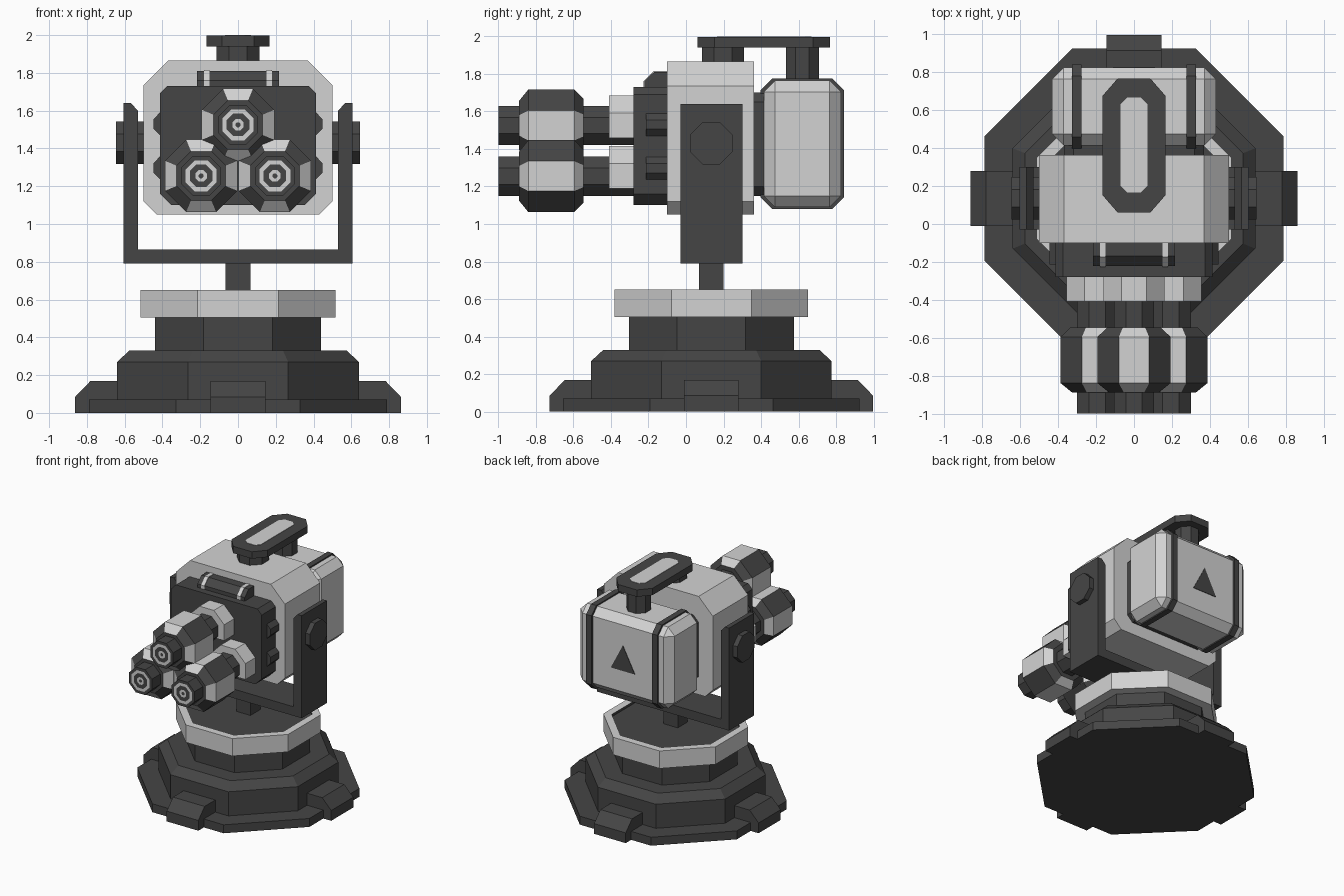
import bpy, bmesh, math
from mathutils import Vector

if "Cube" in bpy.data.objects:
    bpy.data.objects.remove(bpy.data.objects["Cube"])

CY = 0.135  # y of the turning axis


def material(name, v):
    m = bpy.data.materials.new(name)
    m.diffuse_color = (v, v, v, 1)
    m.use_nodes = True
    m.node_tree.nodes["Principled BSDF"].inputs["Base Color"].default_value = m.diffuse_color
    return m


DARK, LIGHT = 0, 1
MATS = [material("dark grey", 0.06), material("light grey", 0.65)]


def finish(name, bm, mat=None):
    bmesh.ops.recalc_face_normals(bm, faces=bm.faces)
    if mat is not None:
        for f in bm.faces:
            f.material_index = mat
    me = bpy.data.meshes.new(name)
    bm.to_mesh(me)
    bm.free()
    for m in MATS:
        me.materials.append(m)
    ob = bpy.data.objects.new(name, me)
    bpy.context.collection.objects.link(ob)
    return ob


def place(axis, p, q, t):
    return {'x': (t, p, q), 'y': (p, t, q), 'z': (p, q, t)}[axis]


def skin(loops, mats):
    """Join loops of points; mats gives a colour per segment, end caps use first and last."""
    bm = bmesh.new()
    rings = [[bm.verts.new(p) for p in lp] for lp in loops]
    n = len(rings[0])
    for a, b, m in zip(rings, rings[1:], mats):
        for i in range(n):
            j = (i + 1) % n
            bm.faces.new((a[i], a[j], b[j], b[i])).material_index = m
    bm.faces.new(rings[0][::-1]).material_index = mats[0]
    bm.faces.new(rings[-1]).material_index = mats[-1]
    return bm


def prism(name, pts, axis, a, b, mat):
    return finish(name, skin([[place(axis, p, q, t) for p, q in pts] for t in (a, b)], [mat]), mat)


def octagon(r, cx=0.0, cy=0.0):
    R = r / math.cos(math.pi / 8)
    return [(cx + R * math.cos(math.pi / 8 + k * math.pi / 4),
             cy + R * math.sin(math.pi / 8 + k * math.pi / 4)) for k in range(8)]


def turned(axis, profile, c, mats):
    """Eight-sided turned shape, profile = (flat radius, position)."""
    return skin([[place(axis, p, q, t) for p, q in octagon(r, *c)] for r, t in profile], mats)


def chamfered(x0, x1, z0, z1, top, bottom, k=1.0):
    """Rectangle with cut corners."""
    t, b = top, bottom
    return [(x0 + b, z0), (x1 - b, z0), (x1, z0 + b * k), (x1, z1 - t * k),
            (x1 - t, z1), (x0 + t, z1), (x0, z1 - t * k), (x0, z0 + b * k)]


def box(name, x0, x1, y0, y1, z0, z1, mat):
    return prism(name, [(x0, y0), (x1, y0), (x1, y1), (x0, y1)], 'z', z0, z1, mat)


# Stepped base
base = [(0.79, 0), (0.79, 0.07), (0.64, 0.07), (0.64, 0.27), (0.575, 0.33), (0.44, 0.33), (0.44, 0.51)]
finish("stepped_base", turned('z', base, (0, CY), [DARK] * 6), DARK)

# Four feet
foot = [(0.55, 0), (0.862, 0), (0.862, 0.085), (0.78, 0.17), (0.55, 0.17)]
for k in range(4):
    ob = prism("foot", foot, 'y', -0.145, 0.145, DARK)
    ob.location = (0, CY, 0)
    ob.rotation_euler.z = k * math.pi / 2

# Turntable ring with dark recessed top
ring = [(0.515, 0.505), (0.515, 0.65), (0.455, 0.65), (0.455, 0.63), (0.01, 0.63)]
finish("turntable_ring", turned('z', ring, (0, CY), [LIGHT, LIGHT, DARK, DARK]))

# Neck and yoke
box("neck", -0.065, 0.065, 0.07, 0.2, 0.63, 0.8, DARK)
side = [(0.605, 0.79), (0.605, 1.64), (0.567, 1.64), (0.53, 1.6), (0.53, 0.865)]
prism("yoke", side + [(-x, z) for x, z in reversed(side)], 'y', -0.03, 0.3, DARK)
for s in (-1, 1):
    prism("pivot_bolt", octagon(0.112, CY, 1.43), 'x', s * 0.48, s * 0.645, DARK)

# Main housing and front plate
prism("main_housing", chamfered(-0.5, 0.5, 1.05, 1.865, 0.13, 0.07), 'y', -0.1, 0.363, LIGHT)
prism("front_plate", chamfered(-0.414, 0.414, 1.1, 1.73, 0.04, 0.06), 'y', -0.28, -0.09, DARK)
for s in (-1, 1):
    for z in (1.53, 1.297):
        lug = [(s * 0.4, z - 0.06), (s * 0.414, z - 0.06), (s * 0.447, z - 0.025),
               (s * 0.447, z + 0.025), (s * 0.414, z + 0.06), (s * 0.4, z + 0.06)]
        prism("side_lug", lug, 'y', -0.213, -0.09, DARK)


# Hinge bar with two light bands
def hinge(g):
    return [(-0.09, 1.7), (-0.222 - g, 1.7), (-0.222 - g, 1.76), (-0.17 - g, 1.81 + g), (-0.09, 1.81 + g)]


prism("hinge_bar", hinge(0), 'x', -0.217, 0.217, DARK)
for x in (-0.165, 0.165):
    prism("hinge_band", hinge(0.004), 'x', x - 0.015, x + 0.015, LIGHT)

# Three barrels
for cx, cz in ((0, 1.525), (-0.195, 1.255), (0.195, 1.255)):
    tube = [(0.105, -0.25), (0.105, -1.0), (0.082, -1.0), (0.06, -1.0), (0.03, -1.0), (0.013, -1.0)]
    bm = turned('y', tube, (cx, cz), [DARK, DARK, LIGHT, DARK, LIGHT])
    for f in bm.faces:  # dark bore
        if len(f.verts) == 8:
            f.material_index = DARK
    finish("barrel", bm)

    bulge = [(0.105, -0.545), (0.14, -0.545), (0.192, -0.595), (0.192, -0.84), (0.13, -0.89), (0.105, -0.89)]
    bm = turned('y', bulge, (cx, cz), [DARK] * 5)
    bm.normal_update()
    for f in bm.faces:  # upright and level panels light, diagonal ones dark
        n = f.normal
        if abs(n.y) < 0.9 and min(abs(n.x), abs(n.z)) < 0.05:
            f.material_index = LIGHT
    finish("barrel_bulge", bm)

    collar = [p for p in octagon(0.16, cx, cz) if p[1] > cz - 0.1]
    collar.sort(key=lambda p: math.atan2(p[1] - cz, p[0] - cx) % math.tau
                if p[1] > cz else (-0.4 if p[0] > cx else 3.6))
    prism("barrel_collar", collar, 'y', -0.41, -0.27, LIGHT)

# Rear pod
prism("pod_mount", chamfered(-0.37, 0.37, 1.15, 1.7, 0.05, 0.05), 'y', 0.35, 0.45, DARK)
bm = bmesh.new()
bmesh.ops.create_cube(bm, size=1)
for v in bm.verts:
    v.co = Vector((v.co.x * 0.864, 0.62 + v.co.y * 0.41, 1.427 + v.co.z * 0.675))
bmesh.ops.bevel(bm, geom=bm.edges[:], offset=0.06, segments=1, affect='EDGES', profile=0.5)
finish("rear_pod", bm, LIGHT)
for x in (-0.302, 0.302):
    prism("pod_strap", chamfered(0.397, 0.842, 1.08, 1.775, 0.062, 0.062), 'x', x - 0.024, x + 0.024, DARK)
prism("warning_triangle", [(-0.11, 1.325), (0.11, 1.325), (0, 1.535)], 'y', 0.82, 0.829, DARK)

# Top rail on two posts
prism("rail_front_post", octagon(0.113, 0, 0.197), 'z', 1.85, 1.95, DARK)
prism("rail_rear_post", octagon(0.088, 0, 0.62), 'z', 1.74, 1.95, DARK)
prism("top_rail", chamfered(-0.166, 0.166, 0.06, 0.768, 0.08, 0.08, 1.15), 'z', 1.94, 1.997, DARK)
prism("rail_light_panel", chamfered(-0.07, 0.07, 0.165, 0.668, 0.035, 0.035), 'z', 1.993, 2.0, LIGHT)
